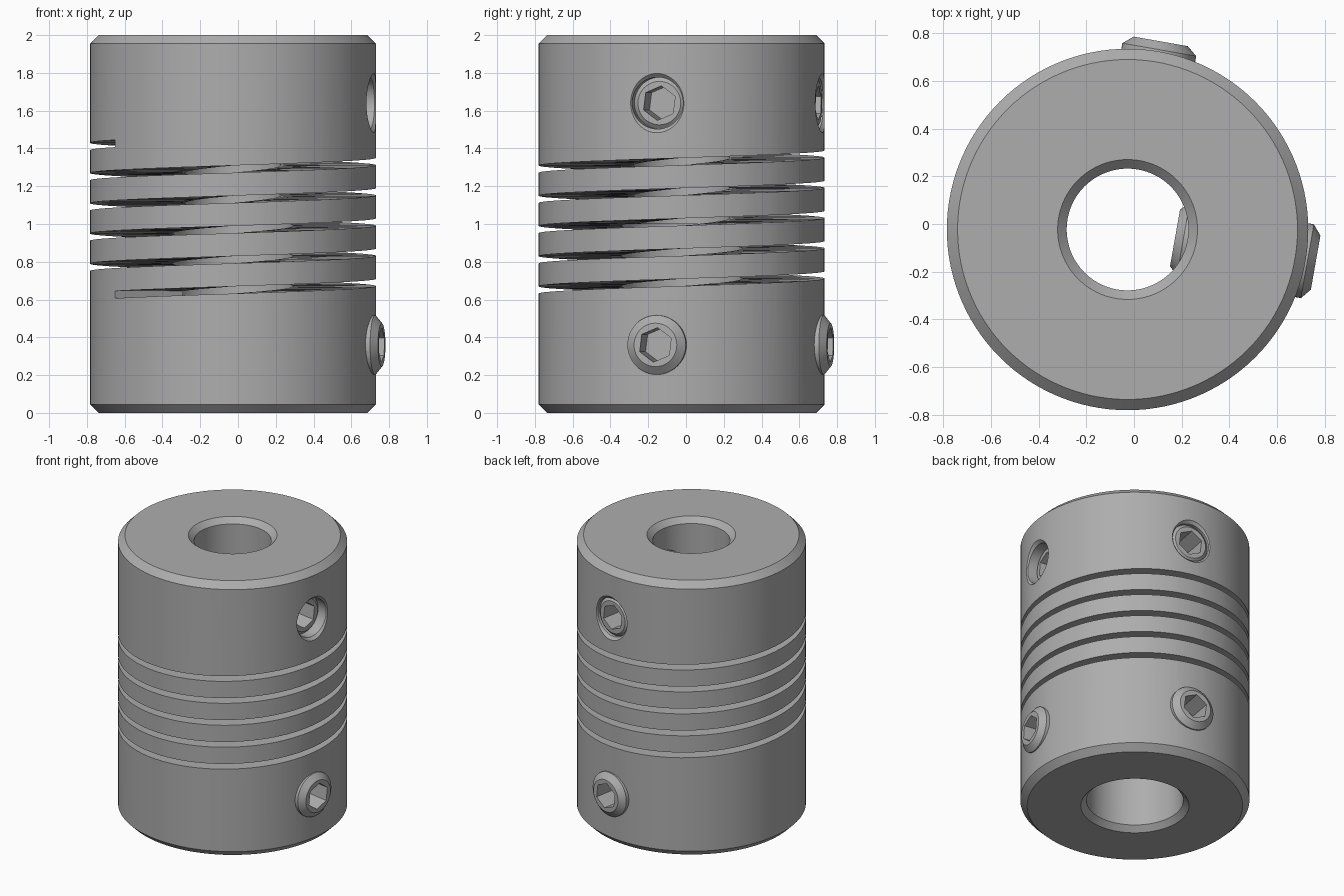
import bpy, bmesh, math
from mathutils import Matrix, Vector

if "Cube" in bpy.data.objects:
    bpy.data.objects.remove(bpy.data.objects["Cube"], do_unlink=True)

CENTRE = Vector((-0.027, -0.023, 0))
RADIUS, BORE_TOP, BORE_LOW = 0.757, 0.255, 0.32
CHAMFER = 0.045
PITCH, SLOT, TURNS = 0.16, 0.038, 5
SCREW_R, SCREW_LEN = 0.157, 0.478

steel = bpy.data.materials.new("brushed grey metal")
steel.use_nodes = True
GREY = (0.42, 0.42, 0.42, 1)
steel.diffuse_color = GREY
steel.node_tree.nodes["Principled BSDF"].inputs["Base Color"].default_value = GREY


def make_object(name, bm):
    bmesh.ops.recalc_face_normals(bm, faces=bm.faces)
    mesh = bpy.data.meshes.new(name)
    bm.to_mesh(mesh)
    bm.free()
    mesh.materials.append(steel)
    obj = bpy.data.objects.new(name, mesh)
    bpy.context.collection.objects.link(obj)
    return obj


def lathe(name, profile, steps, closed=False):
    """Revolve (radius, height) points about z."""
    bm = bmesh.new()
    verts = [bm.verts.new((r, 0, z)) for r, z in profile]
    pairs = list(zip(verts, verts[1:]))
    if closed:
        pairs.append((verts[-1], verts[0]))
    edges = [bm.edges.new(p) for p in pairs]
    bmesh.ops.spin(bm, geom=verts + edges, axis=(0, 0, 1), cent=(0, 0, 0),
                   angle=math.tau, steps=steps, use_merge=True)
    bmesh.ops.remove_doubles(bm, verts=bm.verts, dist=1e-5)
    return make_object(name, bm)


def activate(obj):
    bpy.ops.object.select_all(action='DESELECT')
    obj.select_set(True)
    bpy.context.view_layer.objects.active = obj


def cut(target, cutter):
    cutter.hide_render = True
    mod = target.modifiers.new("cut", 'BOOLEAN')
    mod.operation, mod.solver, mod.object = 'DIFFERENCE', 'EXACT', cutter
    bpy.context.view_layer.update()
    activate(target)
    bpy.ops.object.modifier_apply(modifier=mod.name)
    bpy.data.objects.remove(cutter, do_unlink=True)


def radial(degrees, distance, z):
    """Frame whose local z points outwards at the given bearing."""
    turn = Matrix.Rotation(math.radians(degrees), 4, 'Z')
    return (Matrix.Translation(CENTRE + Vector((0, 0, z))) @ turn
            @ Matrix.Translation((distance, 0, 0)) @ Matrix.Rotation(math.pi / 2, 4, 'Y'))


# Coupling body with a stepped, chamfered bore
c, b = CHAMFER, 0.038
body = lathe("coupling_body", [
    (BORE_LOW + b, 0), (RADIUS - c, 0), (RADIUS, c), (RADIUS, 2 - c), (RADIUS - c, 2),
    (BORE_TOP + b, 2), (BORE_TOP, 2 - b), (BORE_TOP, 1), (BORE_LOW, 1), (BORE_LOW, b)],
    120, closed=True)
body.location = CENTRE

# Helical slot through the wall
bm = bmesh.new()
rings = []
count = 96 * TURNS
for i in range(count + 1):
    turn = TURNS * i / count
    angle = math.radians(214.6) + math.tau * turn
    z = 0.626 + PITCH * turn
    rings.append([bm.verts.new((r * math.cos(angle), r * math.sin(angle), z + h))
                  for r, h in ((0.2, -SLOT / 2), (0.9, -SLOT / 2),
                               (0.9, SLOT / 2), (0.2, SLOT / 2))])
for low, high in zip(rings, rings[1:]):
    for k in range(4):
        n = (k + 1) % 4
        bm.faces.new((low[k], low[n], high[n], high[k]))
bm.faces.new(rings[0])
bm.faces.new(rings[-1])
helix = make_object("slot_cutter", bm)
helix.location = CENTRE
cut(body, helix)

# Countersunk screw holes
BEARINGS = (-10, 80)
for z in (0.36, 1.64):
    for bearing in BEARINGS:
        hole = lathe("hole_cutter", [(0, 0.1), (0.137, 0.1), (0.137, RADIUS - 0.02),
                                     (0.207, RADIUS + 0.05), (0, RADIUS + 0.05)], 48)
        hole.matrix_world = radial(bearing, 0, z)
        cut(body, hole)
activate(body)
bpy.ops.object.shade_smooth_by_angle(angle=math.radians(30))

# Set screw with a hexagonal socket, outer face at local zero
screw = lathe("set_screw", [
    (0, -SCREW_LEN), (0.12, -SCREW_LEN), (SCREW_R, -SCREW_LEN + 0.035),
    (SCREW_R, -0.035), (0.115, 0), (0, 0)], 48)
bm = bmesh.new()
bmesh.ops.create_cone(bm, cap_ends=True, segments=6, radius1=0.092, radius2=0.092, depth=0.36,
                      matrix=Matrix.Rotation(math.radians(23), 4, 'Z'))
cut(screw, make_object("socket_cutter", bm))
activate(screw)
bpy.ops.object.shade_smooth_by_angle(angle=math.radians(30))

# Lower screws stand proud, upper ones are driven in
PLACES = (("lower_left_screw", -10, 0.80, 0.36), ("lower_back_screw", 80, 0.80, 0.36),
          ("upper_left_screw", -10, 0.68, 1.64), ("upper_back_screw", 80, 0.735, 1.64))
for name, bearing, distance, z in PLACES:
    copy = screw.copy()
    copy.name = name
    bpy.context.collection.objects.link(copy)
    copy.matrix_world = radial(bearing, distance, z)
bpy.data.objects.remove(screw, do_unlink=True)
